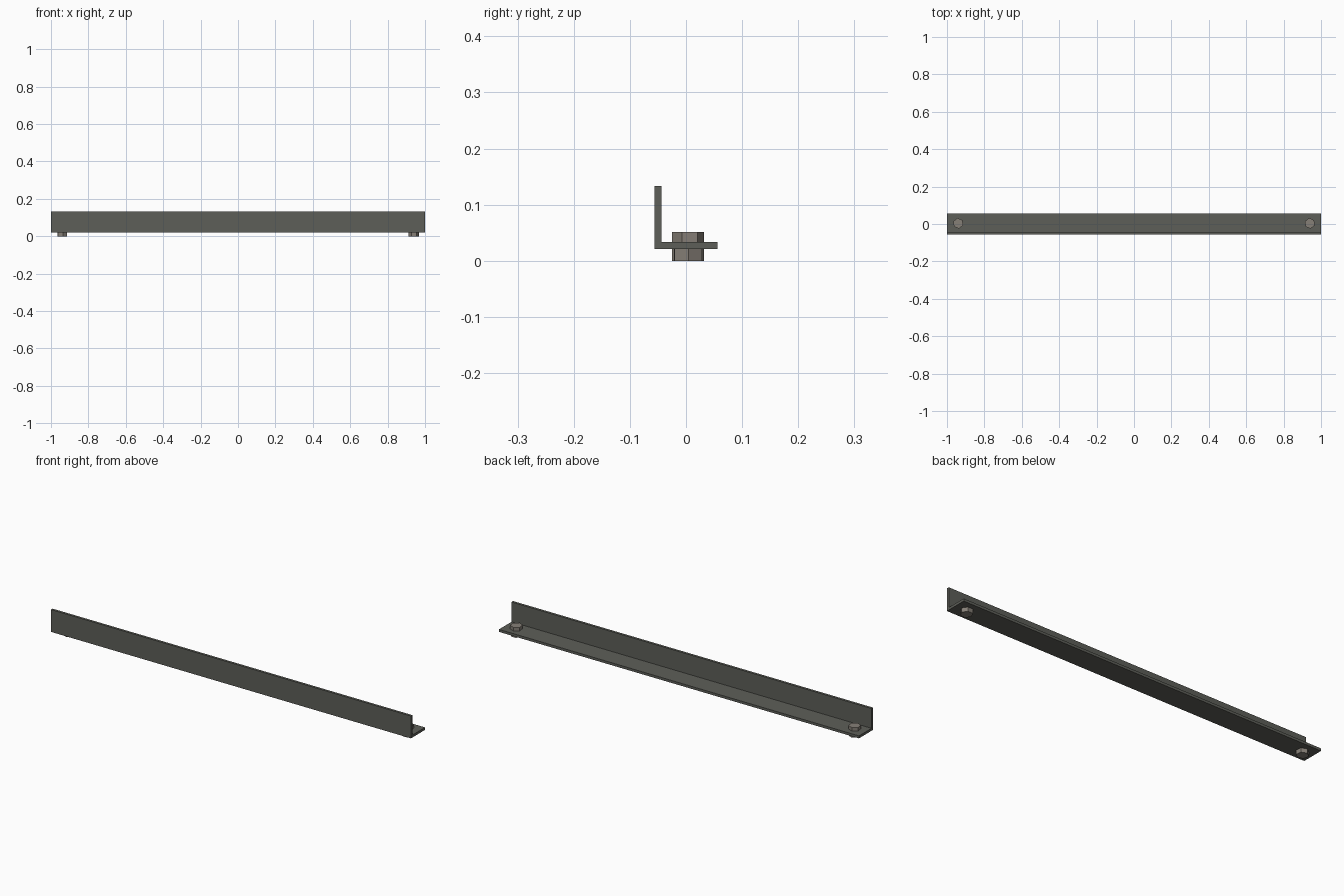
import bpy, bmesh, math

if "Cube" in bpy.data.objects:
    bpy.data.objects.remove(bpy.data.objects["Cube"])


def material(name, rgb):
    m = bpy.data.materials.new(name)
    m.diffuse_color = (*rgb, 1)
    m.use_nodes = True
    m.node_tree.nodes["Principled BSDF"].inputs["Base Color"].default_value = m.diffuse_color
    return m


steel = material("dark_steel", (0.11, 0.113, 0.098))
zinc = material("bolt_metal", (0.24, 0.215, 0.185))


def extrude(name, points, vector, mat):
    """Extrude a flat outline along a vector into a closed solid."""
    bm = bmesh.new()
    face = bm.faces.new([bm.verts.new(p) for p in points])
    new = bmesh.ops.extrude_face_region(bm, geom=[face], use_keep_orig=True)["geom"]
    bmesh.ops.translate(bm, vec=vector,
                        verts=[g for g in new if isinstance(g, bmesh.types.BMVert)])
    bmesh.ops.recalc_face_normals(bm, faces=bm.faces)
    mesh = bpy.data.meshes.new(name)
    bm.to_mesh(mesh)
    bm.free()
    mesh.materials.append(mat)
    obj = bpy.data.objects.new(name, mesh)
    bpy.context.collection.objects.link(obj)
    return obj


def hexagon(name, x, y, z0, z1, radius, turn):
    ring = [math.radians(turn + 60 * k) for k in range(6)]
    pts = [(x + radius * math.cos(a), y + radius * math.sin(a), z0) for a in ring]
    return extrude(name, pts, (0, 0, z1 - z0), mat=zinc)


# L-shaped angle bar
HALF, T, Z0, Z1 = 0.056, 0.0125, 0.021, 0.133
profile = [(-HALF, Z0), (HALF, Z0), (HALF, Z0 + T),
           (-HALF + T, Z0 + T), (-HALF + T, Z1), (-HALF, Z1)]
extrude("angle_bar", [(-1, y, z) for y, z in profile], (2, 0, 0), steel)

# Bolt heads above the flange and nuts below it, near both ends
for side, x, nut_turn in (("left", -0.94, 37.5), ("right", 0.94, 2)):
    hexagon(side + "_bolt_head", x, 0.0035, Z0 + T, 0.051, 0.0285, 37.5)
    hexagon(side + "_nut", x, 0.0035, 0, Z0, 0.0285, nut_turn)
